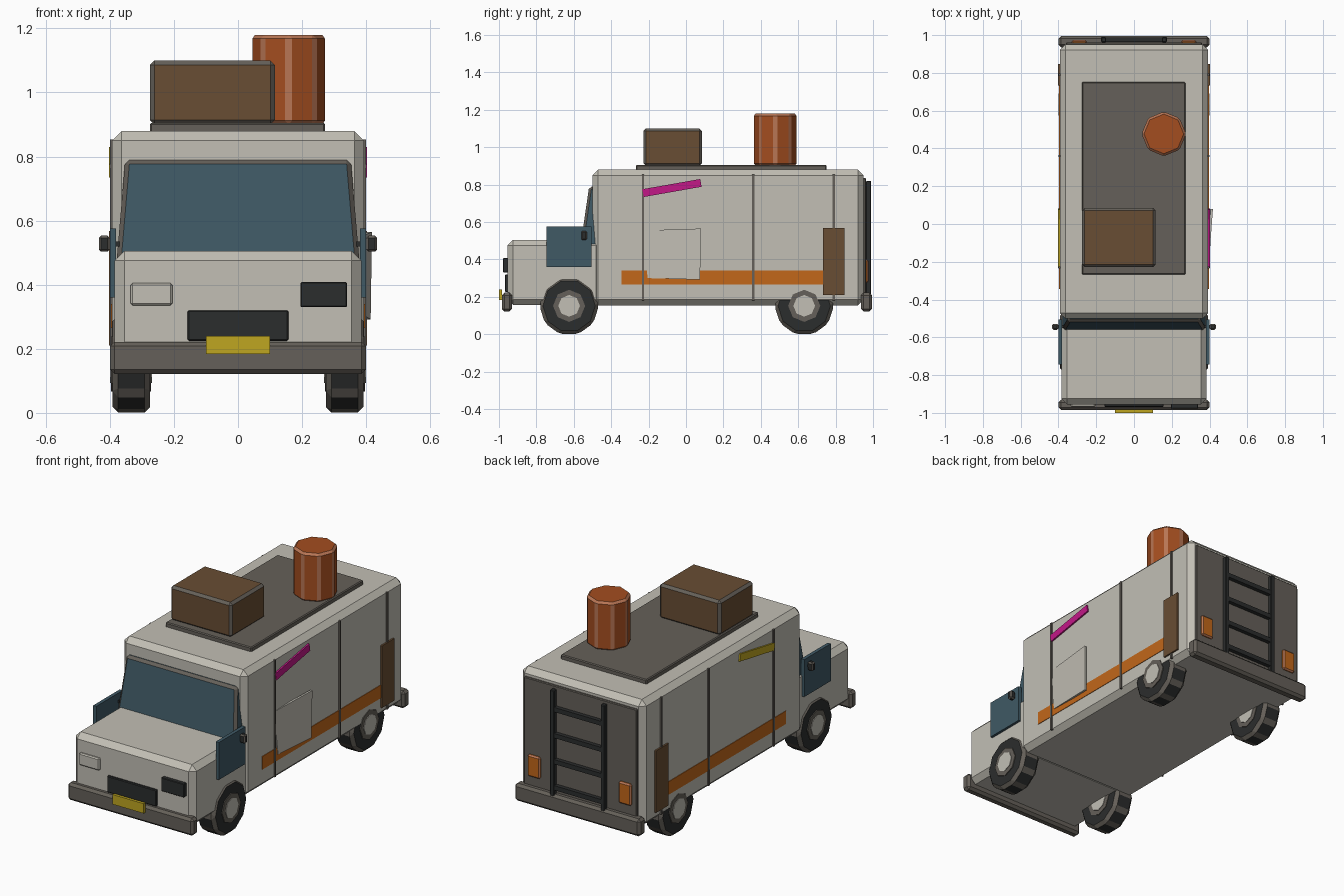
import bpy, bmesh
from math import radians, pi
from mathutils import Matrix, Vector

old = bpy.data.objects.get("Cube")
if old:
    bpy.data.objects.remove(old, do_unlink=True)


def material(name, r, g, b):
    m = bpy.data.materials.new(name)
    m.diffuse_color = (r, g, b, 1)
    m.use_nodes = True
    node = next(n for n in m.node_tree.nodes if n.type == 'BSDF_PRINCIPLED')
    node.inputs["Base Color"].default_value = (r, g, b, 1)
    node.inputs["Roughness"].default_value = 0.8
    return m


cream = material("cream paint", .54, .52, .46)
trim = material("grey trim", .13, .117, .1)
black = material("black rubber", .024, .026, .026)
glass = material("blue glass", .05, .1, .13)
rust = material("rust barrel", .37, .075, .014)
worn = material("worn rust edge", .48, .18, .09)
orange = material("orange stripe", .54, .135, .01)
brown = material("brown board", .14, .075, .033)
yellow = material("yellow plate", .52, .38, .015)
magenta = material("magenta strip", .54, .009, .245)


def finish(name, bm, mat, bevel=0, edge=None):
    """Chamfer the mesh, optionally colouring the chamfers, and link it."""
    bmesh.ops.recalc_face_normals(bm, faces=bm.faces[:])
    if bevel:
        bmesh.ops.bevel(bm, geom=bm.edges[:], offset=bevel, segments=1,
                        affect='EDGES', profile=0.5, material=1 if edge else 0)
    me = bpy.data.meshes.new(name)
    bm.to_mesh(me)
    bm.free()
    me.materials.append(mat)
    if edge:
        me.materials.append(edge)
    ob = bpy.data.objects.new(name, me)
    bpy.context.scene.collection.objects.link(ob)
    return ob


def box(name, mat, xs, ys, zs, bevel=0, edge=None):
    """Box from min/max pairs, with optional chamfer."""
    bm = bmesh.new()
    bmesh.ops.create_cube(bm, size=1)
    for v in bm.verts:
        v.co = [sum(r) / 2 + c * (r[1] - r[0]) for c, r in zip(v.co, (xs, ys, zs))]
    return finish(name, bm, mat, bevel, edge)


def sides(name, mat, xs, ys, zs, bevel=0, edge=None):
    """The same box on the left (+x) and right (-x)."""
    box("left_" + name, mat, xs, ys, zs, bevel, edge)
    box("right_" + name, mat, (-xs[1], -xs[0]), ys, zs, bevel, edge)


def drum(name, mat, loc, radius, depth, count, axis='Z', bevel=0, edge=None):
    bm = bmesh.new()
    m = Matrix.Translation(loc)
    if axis == 'X':
        m = m @ Matrix.Rotation(pi / 2, 4, 'Y')
    bmesh.ops.create_cone(bm, cap_ends=True, segments=count, radius1=radius,
                          radius2=radius, depth=depth, matrix=m)
    return finish(name, bm, mat, bevel, edge)


def loft(bm, first, second):
    """Solid between two four-point outlines."""
    a, b = ([bm.verts.new(p) for p in ring] for ring in (first, second))
    bm.faces.new(a)
    bm.faces.new(b[::-1])
    for i in range(4):
        j = (i + 1) % 4
        bm.faces.new((a[i], a[j], b[j], b[i]))


# Body shell and hood
box("cargo_body", cream, (-.393, .393), (-.5, .95), (.155, .88), .03)
box("hood", cream, (-.385, .385), (-.955, -.45), (.157, .505), .03)

# Windscreen wedge with a trim frame along its edges
bm = bmesh.new()
loft(bm, *([(-w, f, z), (w, f, z), (w, -.46, z), (-w, -.46, z)]
           for w, f, z in ((.38, -.566, .46), (.352, -.518, .79))))
finish("windscreen", bm, glass, .014, trim)

# Bumpers
box("front_bumper", trim, (-.4, .4), (-.985, -.93), (.122, .222), .014)
box("rear_bumper", trim, (-.4, .4), (.935, .995), (.122, .222), .014)

# Front face details
box("number_plate", yellow, (-.1, .1), (-1, -.983), (.184, .24))
box("grille", black, (-.157, .157), (-.968, -.95), (.225, .32), .004)
box("right_headlight", cream, (-.335, -.205), (-.97, -.95), (.335, .405), .006)
box("left_headlight_socket", black, (.195, .34), (-.978, -.95), (.33, .408), .003)

# Doors, mirrors, seams and side stripes
sides("door_window", glass, (.38, .4), (-.745, -.505), (.36, .575))
sides("mirror_arm", black, (.37, .405), (-.548, -.535), (.52, .535))
sides("mirror", black, (.4, .434), (-.56, -.53), (.503, .553), .007, trim)
for i, y in enumerate((-.23, .36, .79)):
    sides(f"seam_{i + 1}", trim, (.385, .4), (y - .006, y + .006), (.18, .853))
sides("stripe", orange, (.388, .396), (-.345, .76), (.265, .34))
sides("corner_board", brown, (.388, .403), (.733, .848), (.21, .567))

# Slanted strips on both flanks
for name, mat, s in (("left_strip", magenta, 1), ("right_strip", yellow, -1)):
    ob = box(name, mat, (-.008, .008), (-.157, .157), (-.021, .021))
    ob.location = (s * .394, -.075, .782)
    ob.rotation_euler.x = radians(10)

# Loose panel swinging off the left side
outer = [Vector(p) for p in ((.394, -.235, .555), (.399, -.205, .3),
                             (.414, .075, .292), (.418, .08, .565))]
bm = bmesh.new()
loft(bm, outer, [p - Vector((.012, 0, 0)) for p in outer])
finish("loose_panel", bm, cream)

# Rear doors, tail lights and ladder
box("rear_door", trim, (-.36, .36), (.94, .962), (.21, .835), .004)
sides("tail_light", orange, (.25, .33), (.95, .975), (.275, .4), .008, worn)
sides("ladder_rail", black, (.148, .174), (.962, .99), (.2, .82), .004)
for i in range(4):
    z = .26 + i * .15
    box(f"ladder_rung_{i + 1}", black, (-.16, .16), (.964, .987), (z - .013, z + .013))

# Wheels, with hubs showing on both faces
for end, y in (("front", -.625), ("rear", .632)):
    for side, s in (("left", 1), ("right", -1)):
        n = f"{end}_{side}_"
        drum(n + "tyre", black, (s * .333, y, .152), .159, .118, 10, 'X', .018, trim)
        drum(n + "rim", trim, (s * .334, y, .152), .086, .126, 8, 'X')
        drum(n + "hub", cream, (s * .334, y, .152), .058, .132, 8, 'X')

# Roof load
box("roof_platform", trim, (-.275, .272), (-.268, .752), (.87, .905), .005)
box("crate", brown, (-.275, .115), (-.228, .085), (.9, 1.1), .014, trim)
drum("barrel", rust, (.158, .477, 1.04), .118, .28, 8, 'Z', .012, worn)
